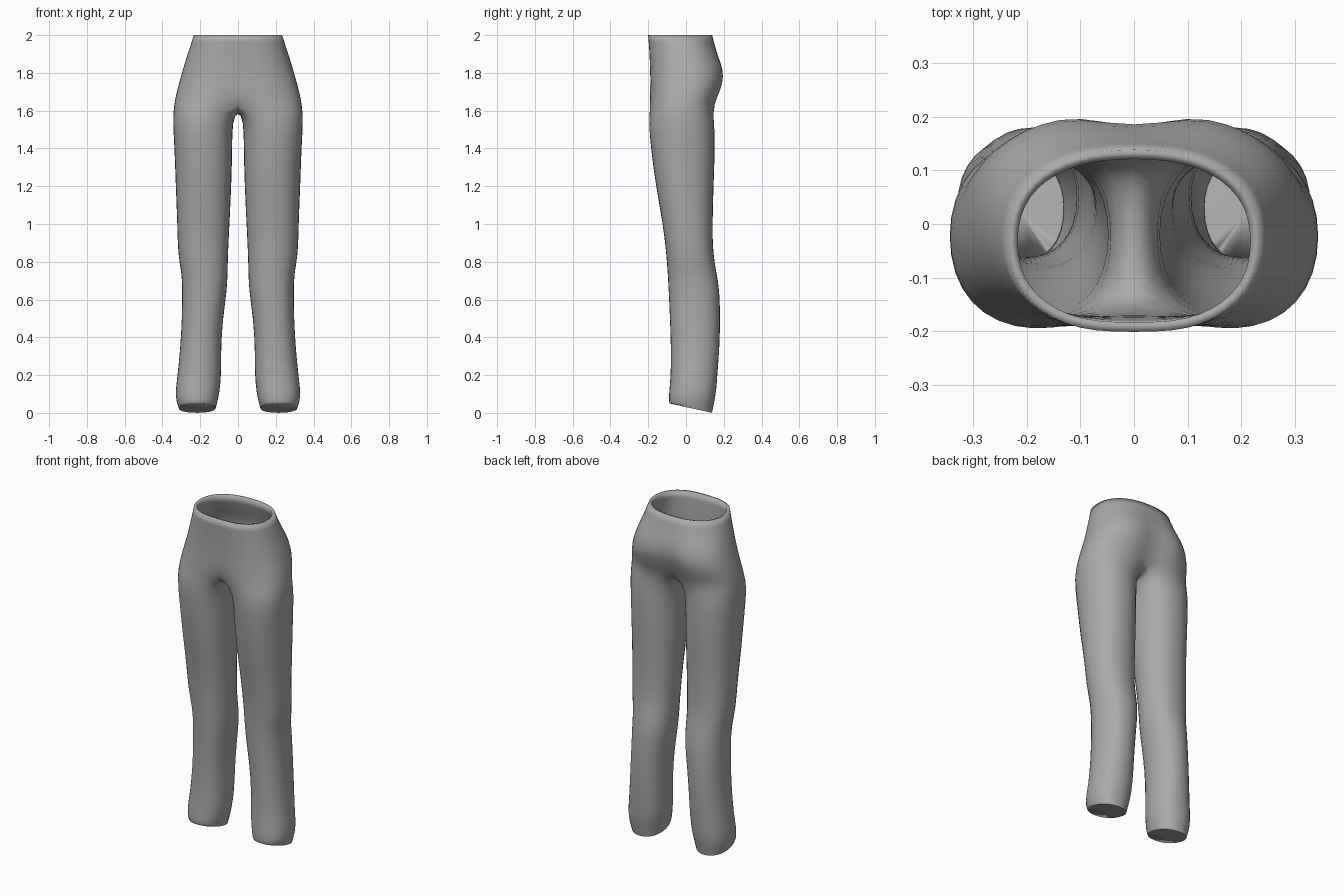
import bpy, bmesh
from math import sin, cos, pi, copysign

if "Cube" in bpy.data.objects:
    bpy.data.objects.remove(bpy.data.objects["Cube"])

SIDES = 16          # points round one leg
GROW = 1.02         # offsets the shrinkage of subdivision


def soft(v, n):
    """Signed power that squares off a circle."""
    return copysign(abs(v) ** (2 / n), v)


# Hip sections: z, half width, front y, back y, squareness, front dip, back dip
HIPS = [
    (2.00, .236, -.207, .140, 2.3, .006, .000),
    (1.92, .262, -.203, .165, 2.3, .010, .006),
    (1.85, .285, -.200, .200, 2.4, .010, .020),
    (1.78, .305, -.198, .215, 2.5, .012, .035),
    (1.71, .325, -.200, .198, 2.5, .016, .045),
    (1.63, .342, -.202, .158, 2.5, .035, .030),
]

# Leg sections: z, inner x, outer x, front y, back y
LEGS = [
    (1.55, .030, .346, -.200, .150),
    (1.40, .030, .336, -.186, .154),
    (1.20, .035, .330, -.160, .146),
    (1.00, .045, .321, -.122, .140),
    (.84, .053, .319, -.104, .143),
    (.74, .055, .298, -.097, .162),
    (.65, .058, .295, -.092, .178),
    (.50, .080, .297, -.085, .181),
    (.35, .090, .305, -.080, .178),
    (.20, .088, .320, -.080, .166),
    (.11, .098, .332, -.090, .160),
    (.06, .108, .326, -.091, .150),
]


def hip_ring(bm, z, rx, front, back, n, dip_front, dip_back):
    """Half section from front centre, round the side, to back centre."""
    mid, ry = (front + back) / 2, (back - front) / 2
    verts = {}
    for k in range(SIDES - 3):
        a = -pi / 2 + pi * k / (SIDES - 4)
        x = rx * soft(max(cos(a), 0), n) if 0 < k < SIDES - 4 else 0
        y = mid + ry * soft(sin(a), n)
        w = max(0, 1 - x / .11)
        y += dip_front * w if a < 0 else -dip_back * w
        verts[k + 2] = bm.verts.new((x, y, z))
    return verts


def leg_ring(bm, z, inner, outer, front, back, slope=0):
    """Full section of one leg, starting at the inner thigh."""
    cx, rx = (inner + outer) / 2, (outer - inner) / 2 * GROW
    cy, ry = (front + back) / 2, (back - front) / 2 * GROW
    verts = {}
    for i in range(SIDES):
        a = pi + 2 * pi * i / SIDES
        s = soft(sin(a), 2.2)
        verts[i] = bm.verts.new((cx + rx * soft(cos(a), 2.2), cy + ry * s, z - slope * s))
    return verts


def bridge(bm, upper, lower, indices):
    for i, j in zip(indices, indices[1:]):
        bm.faces.new((upper[i], lower[i], lower[j], upper[j]))


bm = bmesh.new()
crease = bm.edges.layers.float.new("crease_edge")

# Hips, open at the waist
hips = [hip_ring(bm, *row) for row in HIPS]
for upper, lower in zip(hips, hips[1:]):
    bridge(bm, upper, lower, list(range(2, SIDES - 1)))

# Crotch seam closes the lowest hip section into a full loop
seam = hips[-1]
seam[2].co.z, seam[14].co.z = 1.645, 1.645
for i, y, z in ((1, -.10, 1.605), (0, -.01, 1.598), (15, .07, 1.605)):
    seam[i] = bm.verts.new((0, y, z))

# Leg with a slanted, closed hem
legs = [seam] + [leg_ring(bm, *row) for row in LEGS]
legs.append(leg_ring(bm, .025, .118, .314, -.086, .138, .025))
loop = list(range(SIDES)) + [0]
for upper, lower in zip(legs, legs[1:]):
    bridge(bm, upper, lower, loop)
hem = bm.faces.new([legs[-1][i] for i in range(SIDES)])
for e in hem.edges:
    e[crease] = 1
bmesh.ops.recalc_face_normals(bm, faces=bm.faces)

mesh = bpy.data.meshes.new("trousers")
bm.to_mesh(mesh)
bm.free()
trousers = bpy.data.objects.new("trousers", mesh)
bpy.context.collection.objects.link(trousers)

# Grey cloth
cloth = bpy.data.materials.new("grey_cloth")
cloth.use_nodes = True
cloth.diffuse_color = (.4, .4, .4, 1)
cloth.node_tree.nodes["Principled BSDF"].inputs["Base Color"].default_value = (.4, .4, .4, 1)
mesh.materials.append(cloth)

# Smooth shading, second leg, rounding and cloth thickness
bpy.context.view_layer.objects.active = trousers
trousers.select_set(True)
bpy.ops.object.shade_smooth_by_angle(angle=pi / 3)
mirror = trousers.modifiers.new("second_leg", "MIRROR")
mirror.use_clip = True
rounding = trousers.modifiers.new("rounding", "SUBSURF")
rounding.levels = rounding.render_levels = 1
thickness = trousers.modifiers.new("cloth_thickness", "SOLIDIFY")
thickness.thickness = .018
thickness.offset = -1
